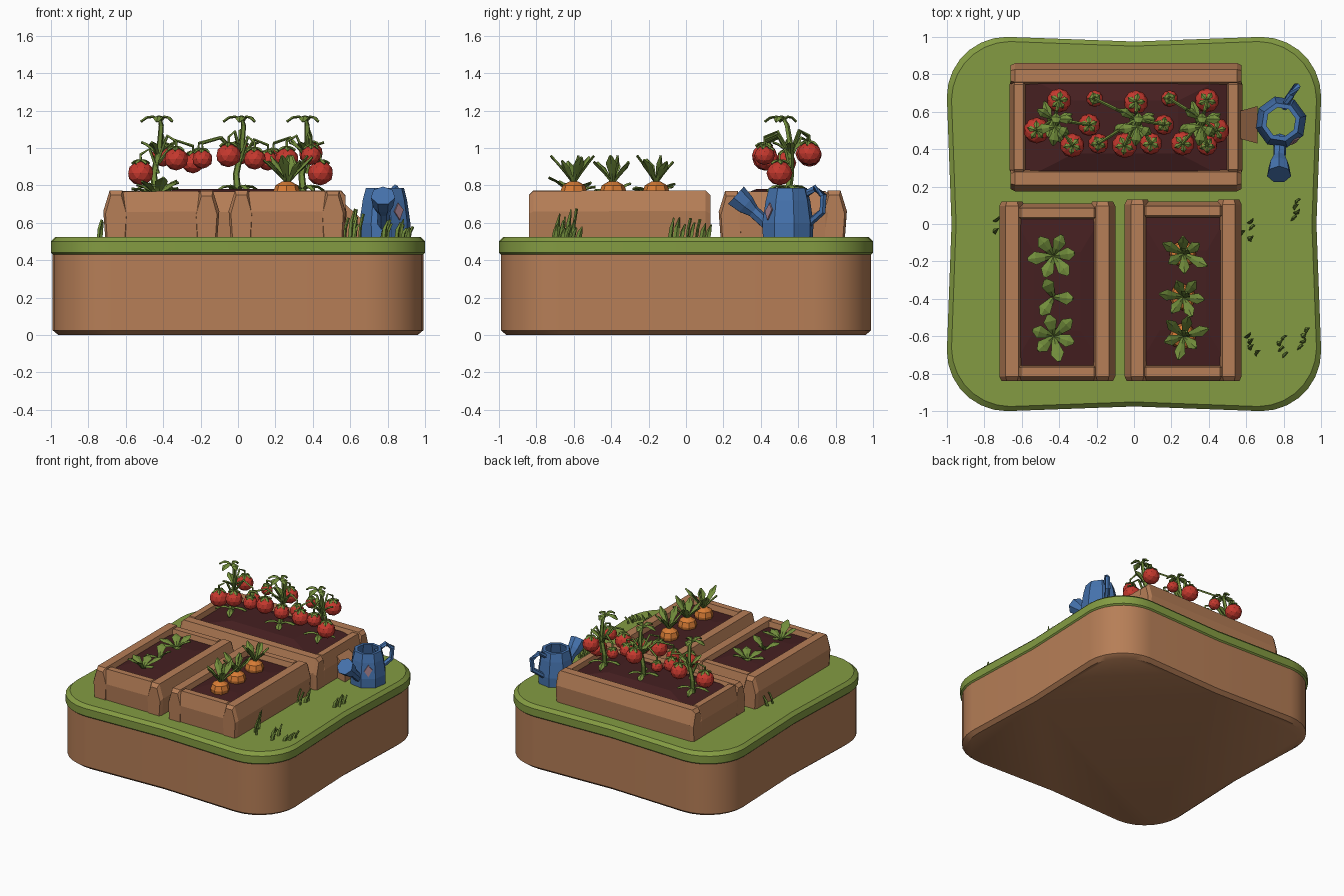
import bpy, bmesh, math, random
from mathutils import Vector as V

if "Cube" in bpy.data.objects:
    bpy.data.objects.remove(bpy.data.objects["Cube"])

random.seed(4)


def mat(name, r, g, b):
    m = bpy.data.materials.new(name)
    m.diffuse_color = (r, g, b, 1)
    m.use_nodes = True
    m.node_tree.nodes["Principled BSDF"].inputs["Base Color"].default_value = m.diffuse_color
    return m


GRASS = mat("grass green", .23, .33, .055)
EARTH = mat("wood brown", .47, .21, .095)
SOIL = mat("dark soil", .06, .014, .015)
RED = mat("tomato red", .56, .04, .027)
ORANGE = mat("carrot orange", .68, .2, .035)
LEAF = mat("leaf green", .17, .27, .045)
BLUE = mat("can blue", .06, .17, .42)
PATCH = mat("faded patch", .36, .2, .24)


def finish(name, bm, mats, smooth=None):
    bmesh.ops.recalc_face_normals(bm, faces=bm.faces)
    me = bpy.data.meshes.new(name)
    bm.to_mesh(me)
    bm.free()
    for m in mats:
        me.materials.append(m)
    ob = bpy.data.objects.new(name, me)
    bpy.context.collection.objects.link(ob)
    if smooth:
        bpy.context.view_layer.objects.active = ob
        ob.select_set(True)
        bpy.ops.object.shade_smooth_by_angle(angle=math.radians(smooth))
        ob.select_set(False)
    return ob


def loft(bm, rings, caps=True, closed=False, mi=0):
    """Skin a list of equal-length point rings."""
    vs = [[bm.verts.new(p) for p in r] for r in rings]
    n = len(vs[0])
    pairs = list(zip(vs, vs[1:])) + ([(vs[-1], vs[0])] if closed else [])
    fs = [bm.faces.new((a[i], a[(i + 1) % n], b[(i + 1) % n], b[i])) for a, b in pairs for i in range(n)]
    if caps and not closed:
        fs += [bm.faces.new(vs[0]), bm.faces.new(vs[-1])]
    for f in fs:
        f.material_index = mi


def sweep(bm, pts, widths, thick=None, n=5, az=0, mi=0):
    """Tube (or flat leaf when thick is given) along a path."""
    pts = [V(p) for p in pts]
    rings = []
    for i, p in enumerate(pts):
        t = (pts[min(i + 1, len(pts) - 1)] - pts[max(i - 1, 0)]).normalized()
        ref = V((-math.sin(az), math.cos(az), 0))
        side = (ref - t * ref.dot(t)).normalized()
        up = t.cross(side)
        w, h = widths[i], thick or widths[i]
        rings.append([p + side * w * math.cos(k * math.tau / n) + up * h * math.sin(k * math.tau / n)
                      for k in range(n)])
    loft(bm, rings, mi=mi)


def leaf(bm, base, az, reach, rise, width, droop=0., mi=0):
    b, d = V(base), V((math.cos(az), math.sin(az), 0))
    pts = [b + d * reach * t + V((0, 0, rise * t - droop * t * t)) for t in (0, .35, .7, 1)]
    sweep(bm, pts, [width * .25, width * .6, width, width * .25], .007, 4, az, mi)


# island: rounded square with slightly pinched sides, grass cap by height
outline = []
for q in range(4):
    a0 = q * math.pi / 2
    for k in range(8):
        a = a0 + k * math.pi / 14
        c = V((.68, .68)) if q == 0 else V((-.68, .68)) if q == 1 else V((-.68, -.68)) if q == 2 else V((.68, -.68))
        outline.append(c + .32 * V((math.cos(a), math.sin(a))))
    m = a0 + math.pi / 2
    outline.append(V((math.cos(m), math.sin(m))) * .975)
bm = bmesh.new()
loft(bm, [[(p.x * s, p.y * s, z) for p in outline] for z, s in
          ((0, .96), (.025, .99), (.43, .99), (.44, 1), (.5, 1), (.525, .975))])
for f in bm.faces:
    f.material_index = int(f.calc_center_median().z > .42)
finish("island", bm, [EARTH, GRASS], 35)

# planter beds
PROFILE = [(-.85, .52), (-1, .66), (-.5, .77), (.5, .77), (1, .66), (.85, .52)]


def log(bm, a, b, w):
    a, b = V((*a, 0)), V((*b, 0))
    d = (b - a).normalized()
    s = V((-d.y, d.x, 0))
    rings = []
    for p, k in ((a, .82), (a + d * .025, 1), (b - d * .025, 1), (b, .82)):
        j = random.uniform(-.004, .004)
        rings.append([p + s * u * w * k + V((0, 0, .52 + (z - .52) * (.9 + .1 * (k == 1)) + j)) for u, z in PROFILE])
    loft(bm, rings)


def bed(name, x0, x1, y0, y1, along_x, peak):
    bm = bmesh.new()
    w = .068
    if along_x:
        for y in (y0 + w, y1 - w):
            log(bm, (x0, y), (x1, y), w)
        for x in (x0 + .045, x1 - .045):
            log(bm, (x, y0 + .09), (x, y1 - .09), .05)
    else:
        for x in (x0 + w, x1 - w):
            log(bm, (x, y0), (x, y1), w)
        for y in (y0 + .05, y1 - .06):
            log(bm, (x0 + .09, y), (x1 - .09, y), .05)
    finish(name + "_frame", bm, [EARTH])
    bm = bmesh.new()
    cx, cy = (x0 + x1) / 2, (y0 + y1) / 2
    hx, hy = (x1 - x0) / 2 - .06, (y1 - y0) / 2 - .06
    loft(bm, [[(cx + sx * hx * k, cy + sy * hy * k, z) for sx, sy in ((-1, -1), (1, -1), (1, 1), (-1, 1))]
              for k, z in ((1, .53), (1, .725), (.5, peak))])
    finish(name + "_soil", bm, [SOIL])


bed("tomato_bed", -.66, .575, .175, .86, True, .78)
bed("sprout_bed", -.72, -.10, -.84, .12, False, .745)
bed("carrot_bed", -.05, .575, -.84, .13, False, .745)

# short peg beside the tomato bed
bm = bmesh.new()
loft(bm, [[(x, .53 - h, .52), (x, .53 + h, .52), (x, .53 + h, z), (x, .53 - h, z)]
          for x, h, z in ((.55, .07, .72), (.66, .1, .62))])
finish("bed_peg", bm, [EARTH])

# sprouts
bm = bmesh.new()
for y, n, r in ((-.17, 6, .14), (-.39, 3, .12), (-.6, 6, .14)):
    for k in range(n):
        leaf(bm, (-.43, y, .735), k * math.tau / n + .3 + y, r * random.uniform(.8, 1), random.uniform(.09, .17),
             .036, .06)
finish("sprouts", bm, [LEAF])

# carrots with leafy tops
bm = bmesh.new()
for y in (-.6, -.39, -.16):
    loft(bm, [[(.26 + r * math.cos(k * math.tau / 8), y + r * math.sin(k * math.tau / 8), z) for k in range(8)]
              for z, r in ((.7, .06), (.765, .072), (.8, .06), (.82, .025))])
    for k in range(6):
        leaf(bm, (.265, y, .81), k * math.tau / 6 + y * 3, random.uniform(.09, .14), random.uniform(.13, .17),
             .03, .02, 1)
    leaf(bm, (.265, y, .81), 1, .03, .15, .03, 0, 1)
finish("carrots", bm, [ORANGE, LEAF])

# tomato plants: bending stalks with leaves at foot and tip
STALKS = (-.44, 0, .35)
bm = bmesh.new()
for i, x in enumerate(STALKS):
    lean = (.03, .03, .02)[i]
    sweep(bm, [(x, .54, .74), (x - .01, .56, .86), (x + .02, .56, 1.0), (x + lean, .54, 1.12), (x + lean - .01, .52, 1.16)],
          [.022, .018, .016, .014, .009])
    tip = (x + lean - .01, .52, 1.15)
    for a, r in ((3.3, .1), (-.5, .08), (-1.7, .1), (1.5, .07)):
        leaf(bm, tip, a, r, .08, .028, .09)
    for a in (.4, 1.9, 3.5, 5.2):
        leaf(bm, (x, .54, .78), a, .12, .08, .025, .09)
    for a in (0, 2.6, 4.4):
        leaf(bm, (x + .01, .56, .96), a, .1, .12, .025, .05)
finish("tomato_stalks", bm, [LEAF])

# tomatoes hanging from arched stems: x, y, z, radius
TOMATOES = [(-.40, .66, .96, .065), (-.21, .67, .95, .045), (.01, .65, .97, .065), (.19, .67, .95, .045),
            (.39, .66, .97, .065), (-.52, .50, .865, .07), (-.24, .53, .92, .06), (.16, .53, .93, .055),
            (.44, .50, .865, .07), (-.33, .42, .94, .065), (-.19, .43, .94, .055), (-.05, .42, .96, .068),
            (.09, .43, .94, .06), (.26, .43, .94, .065), (.39, .42, .96, .055)]
bm = bmesh.new()
for x, y, z, r in TOMATOES:
    ret = bmesh.ops.create_icosphere(bm, subdivisions=2, radius=r)
    for v in ret["verts"]:
        v.co = V((x, y, z)) + V((v.co.x, v.co.y, v.co.z * .93))
    for k in range(5):
        leaf(bm, (x, y, z + r * .93), k * math.tau / 5 + x * 9, r * .7, .02, .016, .035, 1)
    sx = min(STALKS, key=lambda s: abs(s - x)) + .015
    sweep(bm, [(sx, .56, z + .0), ((sx + x) / 2, (.56 + y) / 2, z + r + .06), (x, y, z + r + .03), (x, y, z + r * .8)],
          [.01, .009, .008, .008], None, 4, math.atan2(y - .56, x - sx), 1)
finish("tomatoes", bm, [RED, LEAF])

# watering can: open eight-sided body, spout, handle
CX, CY = .785, .545


def ring(r, z, n=8):
    return [(CX + r * math.cos((k + .3) * math.tau / n), CY + r * math.sin((k + .3) * math.tau / n), z)
            for k in range(n)]


bm = bmesh.new()
loft(bm, [ring(r, z) for r, z in ((.138, .52), (.14, .6), (.122, .72), (.105, .785), (.08, .785), (.1, .7), (.115, .52))],
     closed=True)
sweep(bm, [(.78, .46, .57), (.777, .36, .66), (.775, .32, .695), (.775, .265, .745)], [.035, .034, .055, .066], None, 7)
sweep(bm, [(.80, .62, .74), (.84, .69, .785), (.87, .735, .745), (.865, .73, .66), (.81, .65, .59)], [.02] * 5, None, 6,
      -.5)
finish("watering_can", bm, [BLUE])

# faded patch on the can wall
bm = bmesh.new()
face = math.radians(-54)
mid, out = V((CX, CY, 0)), V((math.cos(face), math.sin(face), 0))
tan = V((-out.y, out.x, 0))
loft(bm, [[mid + out * (.131 - (.66 - .6) * .0 - v * .15 + d) + tan * u + V((0, 0, .66 + v))
           for u, v in ((-.03, 0), (0, -.045), (.03, .01), (0, .045))] for d in (-.008, .0)])
finish("can_patch", bm, [PATCH])

# grass tufts: x, y, height
bm = bmesh.new()
for x, y, h in ((.87, .07, .1), (.63, -.65, .16), (.77, -.66, .1), (.89, -.62, .06), (-.72, -.03, .1), (.6, -.04, .11)):
    for k in range(4):
        px, py = x + random.uniform(-.03, .03), y + (k - 1.5) * .03
        hh = h * random.uniform(.6, 1)
        sweep(bm, [(px, py, .51), (px + .005, py + .008, .52 + hh * .5), (px + .02, py + .02, .52 + hh)],
              [.016, .014, .003], .008, 4, random.uniform(0, 3))
finish("grass_tufts", bm, [LEAF])
